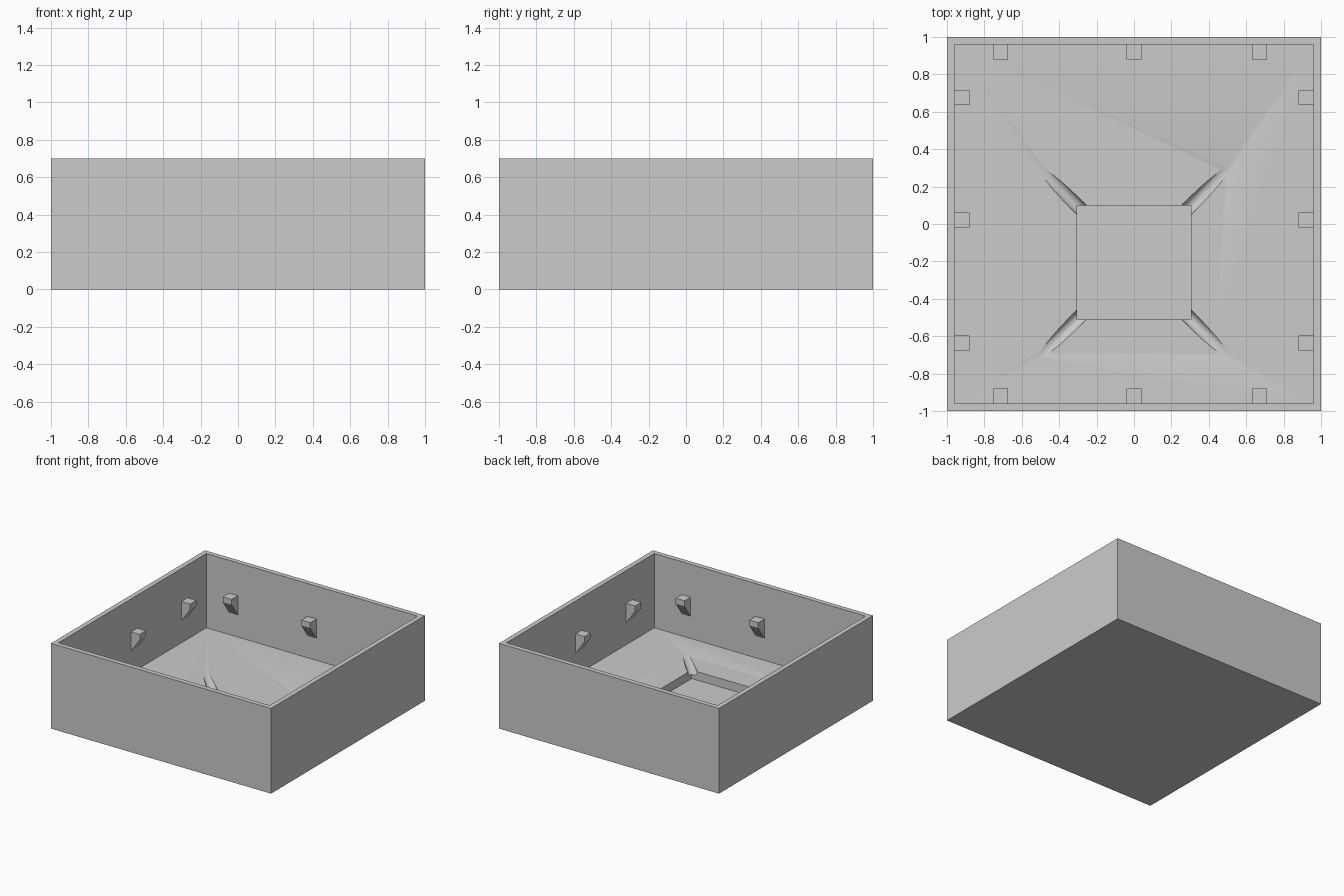
import bpy
import bmesh
from math import radians
from mathutils import Matrix, Vector

if "Cube" in bpy.data.objects:
    bpy.data.objects.remove(bpy.data.objects["Cube"], do_unlink=True)

grey = bpy.data.materials.new("plain grey")
grey.use_nodes = True
grey.diffuse_color = (0.6, 0.6, 0.6, 1)
grey.node_tree.nodes["Principled BSDF"].inputs["Base Color"].default_value = (0.6, 0.6, 0.6, 1)

FLOOR, HEIGHT, INNER = 0.09, 0.7, 0.96
POCKET_Y, POCKET_HALF = -0.205, 0.305


def add_object(name, bm):
    bmesh.ops.recalc_face_normals(bm, faces=bm.faces)
    mesh = bpy.data.meshes.new(name)
    bm.to_mesh(mesh)
    bm.free()
    mesh.materials.append(grey)
    obj = bpy.data.objects.new(name, mesh)
    bpy.context.collection.objects.link(obj)
    return obj


def box(name, low, high):
    bm = bmesh.new()
    low, high = Vector(low), Vector(high)
    bmesh.ops.create_cube(bm, size=1, matrix=Matrix.Translation((low + high) / 2)
                          @ Matrix.Diagonal((*(high - low), 1)))
    return add_object(name, bm)


def cut(target, cutter):
    mod = target.modifiers.new(cutter.name, "BOOLEAN")
    mod.operation = "DIFFERENCE"
    mod.solver = "EXACT"
    mod.object = cutter
    bpy.context.view_layer.objects.active = target
    bpy.ops.object.modifier_apply(modifier=mod.name)
    bpy.data.objects.remove(cutter, do_unlink=True)


# Open tray with a square pocket in its floor
tray = box("tray", (-1, -1, 0), (1, 1, HEIGHT))
cut(tray, box("inside_cutter", (-INNER, -INNER, FLOOR), (INNER, INNER, 1)))
cut(tray, box("pocket_cutter",
              (-POCKET_HALF, POCKET_Y - POCKET_HALF, 0.02),
              (POCKET_HALF, POCKET_Y + POCKET_HALF, 0.3)))

# Round channels that run out diagonally from the pocket corners
for sx in (-1, 1):
    for sy in (-1, 1):
        corner = Vector((sx * POCKET_HALF, POCKET_Y + sy * POCKET_HALF, FLOOR))
        axis = Vector((sx, sy, 0.18)).normalized()
        bm = bmesh.new()
        turn = axis.to_track_quat("Z", "Y").to_matrix().to_4x4()
        bmesh.ops.create_cone(bm, cap_ends=True, segments=32, radius1=0.036, radius2=0.036,
                              depth=0.5, matrix=Matrix.Translation(corner + axis * 0.19) @ turn)
        cut(tray, add_object("channel_cutter", bm))

bpy.ops.object.select_all(action="DESELECT")
tray.select_set(True)
bpy.context.view_layer.objects.active = tray
bpy.ops.object.shade_smooth_by_angle(angle=radians(25))


# Wedge brackets, three on each wall: (distance from wall, height)
PROFILE = [(0, 0.43), (0.08, 0.43), (0.08, 0.385), (0, 0.27)]


def bracket(name, origin, inward):
    side = Vector((-inward.y, inward.x, 0)) * 0.04
    bm = bmesh.new()
    ends = []
    for sign in (-1, 1):
        ends.append([bm.verts.new(origin + inward * d + side * sign + Vector((0, 0, z)))
                     for d, z in PROFILE])
    bm.faces.new(ends[0])
    bm.faces.new(ends[1])
    for i in range(4):
        j = (i + 1) % 4
        bm.faces.new((ends[0][i], ends[0][j], ends[1][j], ends[1][i]))
    add_object(name, bm)


for sign, x_side, y_side in ((-1, "right", "front"), (1, "left", "back")):
    for i, x in enumerate((-0.714, 0, 0.67)):
        bracket(f"{y_side}_bracket_{i + 1}", Vector((x, sign * INNER, 0)), Vector((0, -sign, 0)))
    for i, y in enumerate((-0.635, 0.022, 0.675)):
        bracket(f"{x_side}_bracket_{i + 1}", Vector((sign * INNER, y, 0)), Vector((-sign, 0, 0)))
